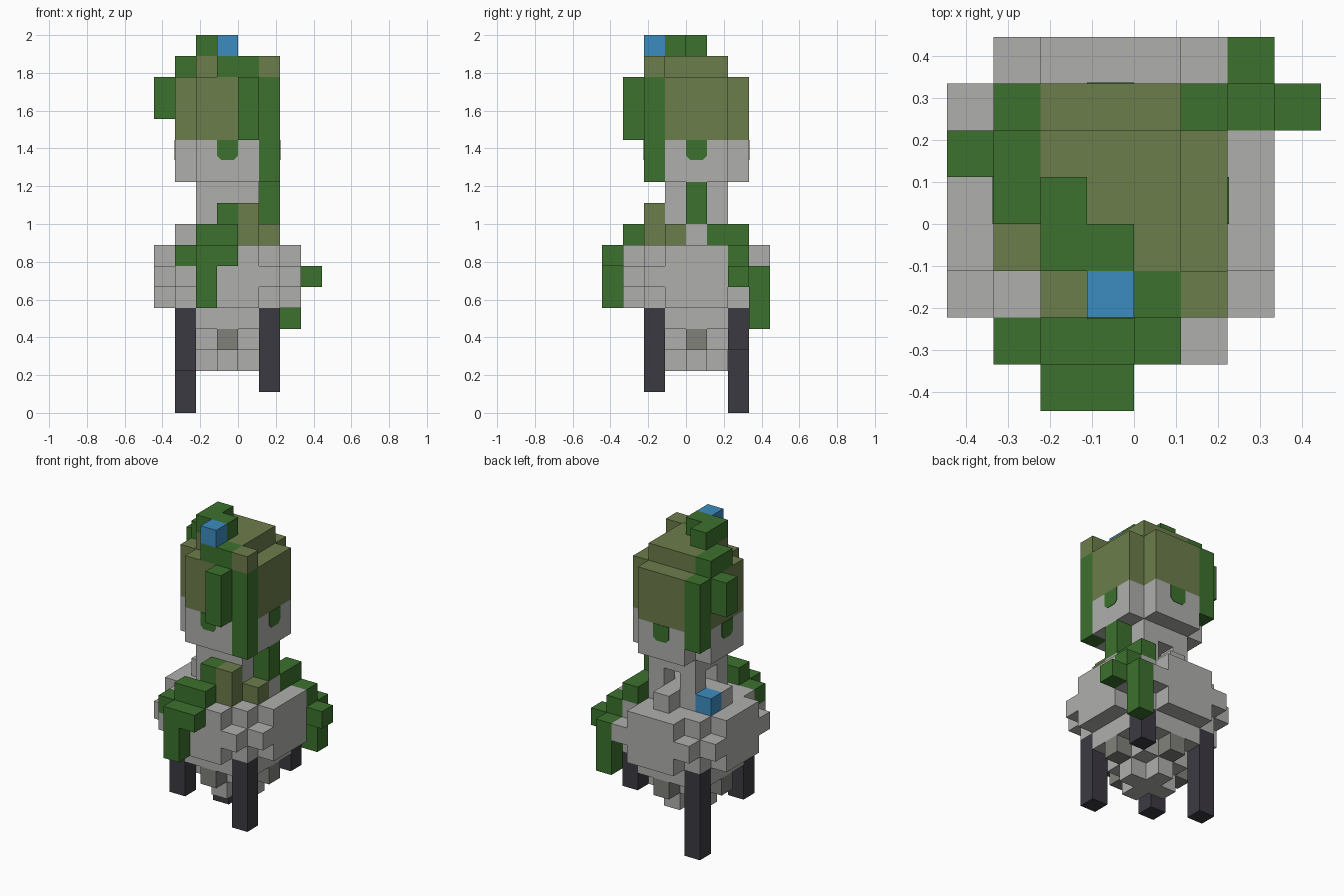
import bpy, bmesh, math
from mathutils import Vector, Matrix

if "Cube" in bpy.data.objects:
    bpy.data.objects.remove(bpy.data.objects["Cube"], do_unlink=True)

U = 2 / 18           # edge of one block
CX = -1              # column of the vertical axis of body and head


def material(name, r, g, b):
    m = bpy.data.materials.new(name)
    m.use_nodes = True
    m.diffuse_color = (r, g, b, 1)
    m.node_tree.nodes["Principled BSDF"].inputs["Base Color"].default_value = (r, g, b, 1)
    return m


STONE = material("pale grey", 0.43, 0.43, 0.42)
SHADE = material("dull grey", 0.215, 0.222, 0.195)
GREEN = material("leaf green", 0.045, 0.165, 0.027)
OLIVE = material("moss olive", 0.15, 0.205, 0.07)
BLUE = material("flower blue", 0.045, 0.265, 0.53)
DARK = material("dark slate", 0.045, 0.042, 0.054)


def disc(r, z, limit):
    """One layer of blocks around the axis, with its corners cut off."""
    span = range(-r, r + 1)
    return {(CX + i, j, z) for i in span for j in span if abs(i) + abs(j) <= limit}


def column(x, y, low, high):
    return {(x, y, z) for z in range(low, high + 1)}


def link(name, bm, mat):
    me = bpy.data.meshes.new(name)
    bm.to_mesh(me)
    bm.free()
    me.materials.append(mat)
    ob = bpy.data.objects.new(name, me)
    bpy.context.collection.objects.link(ob)
    return ob


def blocks(name, mat, cells):
    """Skin a set of grid cells with one closed, flat-faced mesh."""
    bm = bmesh.new()
    for c in cells:
        centre = Vector(c) + Vector((0.5, 0.5, 0.5))
        for axis in range(3):
            for sign in (-1, 1):
                n = Vector((0, 0, 0))
                n[axis] = sign
                if tuple(int(a + b) for a, b in zip(c, n)) in cells:
                    continue
                s, t = Vector((0, 0, 0)), Vector((0, 0, 0))
                s[(axis + 1) % 3] = 0.5
                t[(axis + 2) % 3] = 0.5 * sign
                mid = centre + n / 2
                quad = (mid - s - t, mid + s - t, mid + s + t, mid - s + t)
                bm.faces.new([bm.verts.new(p * U) for p in quad])
    bmesh.ops.remove_doubles(bm, verts=bm.verts, dist=U / 100)
    bmesh.ops.dissolve_limit(bm, angle_limit=0.01, verts=bm.verts, edges=bm.edges)
    return link(name, bm, mat)


# Vines: shoulder trails, side tendrils and hair leaves
front_vine = column(-2, -4, 5, 7) | {
    (-1, -4, 7), (-3, -3, 7), (-2, -3, 8), (-1, -3, 8), (-1, -2, 8), (-1, -2, 9)}
back_vine = column(2, 3, 4, 6) | {(1, 1, 8), (1, 2, 8), (2, 2, 7), (3, 2, 6)}
neck_vine = column(1, 0, 9, 10)
front_lock = column(1, -2, 11, 15)
back_lock = column(-3, 2, 12, 15)
brow_leaf = column(0, -3, 13, 15)
side_leaf = column(-4, 1, 14, 15)
crown_vine = {(-1, -1, 17), (-2, -1, 17), (-2, 0, 17),
              (-1, -2, 16), (0, -2, 16), (-3, 0, 16), (-3, 1, 16)}
for name, cells in (("front_vine", front_vine), ("back_vine", back_vine),
                    ("neck_vine", neck_vine), ("front_lock", front_lock),
                    ("back_lock", back_lock), ("brow_leaf", brow_leaf),
                    ("side_leaf", side_leaf), ("crown_vine", crown_vine)):
    blocks(name, GREEN, cells)

# Moss and flowers
blocks("shoulder_moss", OLIVE, column(0, -2, 8, 9) | {(1, -1, 8)})
blocks("crown_flower", BLUE, {(-1, -2, 17)})
blocks("shoulder_flower", BLUE, {(-3, 1, 8)})

# Body: widest in the middle, tapering to a point below
vents = {(CX + i, j, 3) for i, j in ((2, 0), (-2, 0), (0, 2), (0, -2))}
body = set()
for z, r, limit in ((2, 1, 1), (3, 2, 2), (4, 2, 3), (5, 3, 4), (6, 3, 5), (7, 3, 4), (8, 2, 2)):
    body |= disc(r, z, limit)
blocks("body", STONE, body - vents - front_vine)
blocks("vents", SHADE, vents)

# Neck: four posts under a solid collar
posts = {(CX + i, j, 9) for i in (-1, 1) for j in (-1, 1)}
blocks("neck", STONE, posts | disc(1, 10, 2))

# Head with a cap of hair
blocks("face", STONE, disc(2, 11, 3) | disc(2, 12, 3))
hair = disc(1, 16, 2) | {(1, -2, 16)}
for z in (13, 14, 15):
    hair |= disc(2, z, 3)
blocks("hair", OLIVE, hair)

# Eyes: one thin plate on each side of the head
outline = ((-0.5, 1), (-0.5, 0.25), (-0.3, 0.05), (0.3, 0.05), (0.5, 0.25), (0.5, 1))
axis_point = Vector((CX + 0.5, 0.5, 12)) * U
for i, side in enumerate(("front", "left", "back", "right")):
    bm = bmesh.new()
    face = bm.faces.new([bm.verts.new((x * U, -2.5 * U - 0.003, z * U)) for x, z in outline])
    out = bmesh.ops.extrude_face_region(bm, geom=[face])
    moved = [g for g in out["geom"] if isinstance(g, bmesh.types.BMVert)]
    bmesh.ops.translate(bm, verts=moved, vec=(0, 0.004, 0))
    bmesh.ops.recalc_face_normals(bm, faces=bm.faces)
    bm.transform(Matrix.Translation(axis_point) @ Matrix.Rotation(i * math.pi / 2, 4, "Z"))
    link(side + "_eye", bm, GREEN)

# Legs of uneven length
for name, x, y, foot in (("front_right_leg", -3, -2, 2), ("front_left_leg", 1, -2, 1),
                         ("back_right_leg", -3, 2, 0), ("back_left_leg", 1, 2, 3)):
    blocks(name, DARK, column(x, y, foot, 4))
